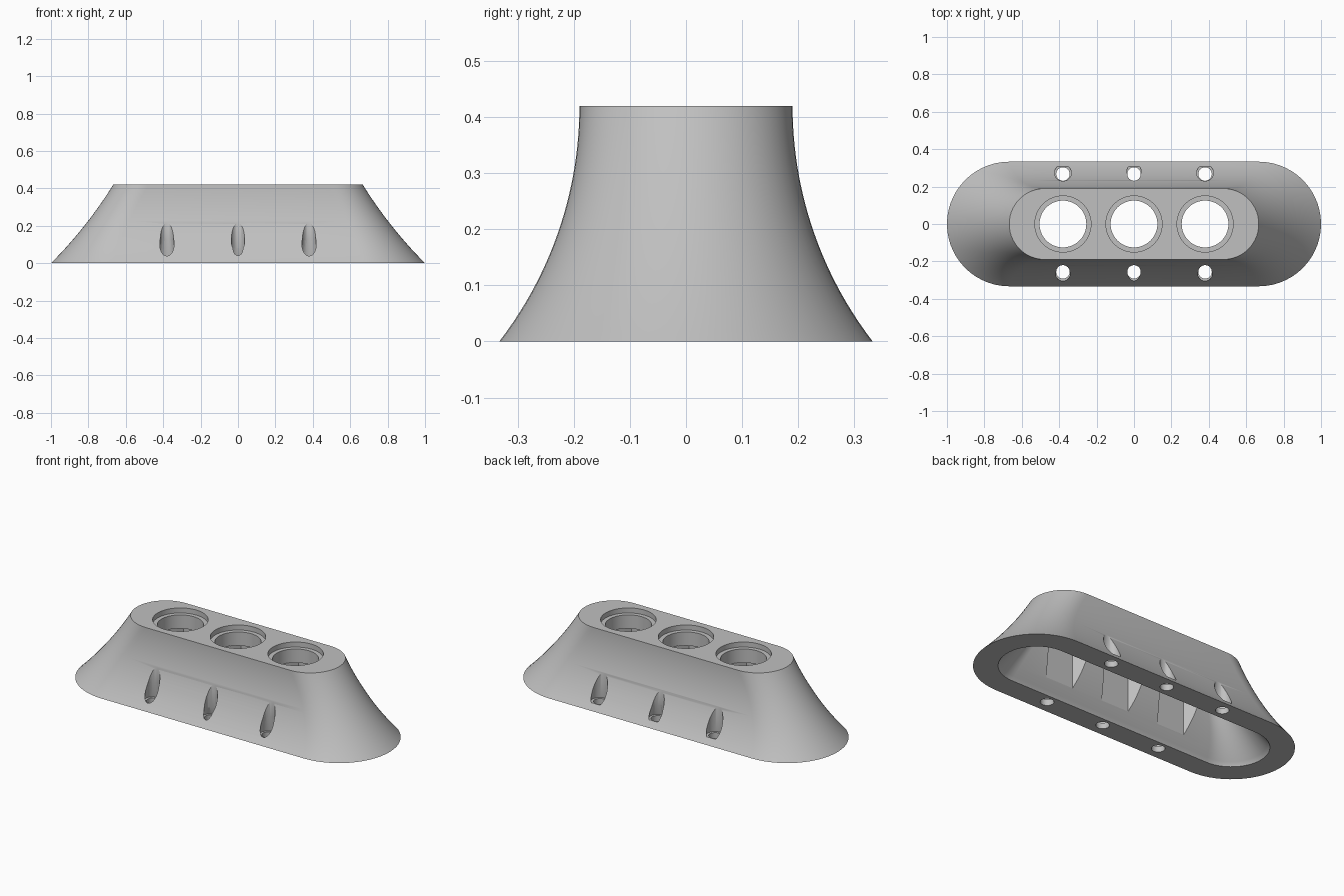
import bpy, bmesh, math

if "Cube" in bpy.data.objects:
    bpy.data.objects.remove(bpy.data.objects["Cube"])

H = 0.42          # overall height
WALL = 0.128      # wall thickness at the base
PLATE = 0.31      # underside of the top plate

grey = bpy.data.materials.new("warm_grey")
grey.diffuse_color = (0.53, 0.53, 0.53, 1)
grey.use_nodes = True
grey.node_tree.nodes["Principled BSDF"].inputs["Base Color"].default_value = grey.diffuse_color


def arc(z, low, high, radius):
    """Concave circular arc from (low, z=0) to (high, z=H)."""
    dx, chord = low - high, math.hypot(low - high, H)
    rise = math.sqrt(radius ** 2 - chord ** 2 / 4)
    cx = (low + high) / 2 + rise * H / chord
    cz = H / 2 + rise * dx / chord
    return cx - math.sqrt(max(radius ** 2 - (z - cz) ** 2, 0))


def half_width(z):
    return arc(z, 0.333, 0.19, 0.689)


def half_length(z):
    return arc(z, 1.0, 0.667, 2.33)


def to_object(bm, name):
    bmesh.ops.recalc_face_normals(bm, faces=bm.faces)
    mesh = bpy.data.meshes.new(name)
    bm.to_mesh(mesh)
    bm.free()
    mesh.materials.append(grey)
    ob = bpy.data.objects.new(name, mesh)
    bpy.context.collection.objects.link(ob)
    return ob


def slot_loft(name, z0, z1, inset, levels=24, seg=28):
    """Stack of round-ended slots following the flared side profile."""
    bm = bmesh.new()
    rings = []
    for i in range(levels + 1):
        z = z0 + (z1 - z0) * i / levels
        zc = max(z, 0)
        straight = half_length(zc) - half_width(zc)
        r = half_width(zc) - inset
        ring = []
        for side in (0, 1):
            for k in range(seg + 1):
                a = -math.pi / 2 + math.pi * (side + k / seg)
                cx = straight if side == 0 else -straight
                ring.append(bm.verts.new((cx + r * math.cos(a), r * math.sin(a), z)))
        rings.append(ring)
    n = len(rings[0])
    for a, b in zip(rings, rings[1:]):
        for k in range(n):
            bm.faces.new((a[k], a[(k + 1) % n], b[(k + 1) % n], b[k]))
    bm.faces.new(rings[0])
    bm.faces.new(rings[-1])
    return to_object(bm, name)


def cone(name, x, y, z0, z1, r0, r1, seg=48, turn=0.0):
    bm = bmesh.new()
    rings = []
    for z, r in ((z0, r0), (z1, r1)):
        rings.append([bm.verts.new((x + r * math.cos(turn + 2 * math.pi * k / seg),
                                    y + r * math.sin(turn + 2 * math.pi * k / seg), z))
                      for k in range(seg)])
    for k in range(seg):
        j = (k + 1) % seg
        bm.faces.new((rings[0][k], rings[0][j], rings[1][j], rings[1][k]))
    bm.faces.new(rings[0])
    bm.faces.new(rings[1])
    return to_object(bm, name)


def cut(target, cutter):
    mod = target.modifiers.new("cut", 'BOOLEAN')
    mod.operation, mod.solver, mod.object = 'DIFFERENCE', 'EXACT', cutter
    bpy.context.view_layer.objects.active = target
    bpy.ops.object.modifier_apply(modifier=mod.name)
    bpy.data.objects.remove(cutter)


# Flared body with a hollow underside
body = slot_loft("flared_mount", 0, H, 0)
cut(body, slot_loft("cavity_cutter", -0.02, PLATE, WALL))

for x in (-0.38, 0, 0.38):
    # Socket: shallow rim step, round bore, hexagonal pocket beneath
    cut(body, cone("rim_cutter", x, 0, H - 0.03, H + 0.1, 0.15, 0.15, 64))
    cut(body, cone("bore_cutter", x, 0, PLATE - 0.05, H + 0.1, 0.125, 0.125, 64))
    cut(body, cone("hex_cutter", x, 0, -0.05, PLATE - 0.002, 0.18, 0.18, 6))
    # Screw recesses and holes along both long flanks
    tip = 0.155 if x == 0 else 0.19
    for y in (-0.256, 0.267):
        side = math.copysign(1, y)
        tip_r = abs(y) - half_width(tip)
        slope = (tip_r - 0.05) / (tip - 0.035)
        top = tip + 0.02
        cut(body, cone("recess_cutter", x, y, 0.035, top, 0.05,
                       max(0.05 + slope * (top - 0.035), 0.004), 32))
        cut(body, cone("screw_cutter", x, y, -0.05, 0.22, 0.036, 0.036, 32))

# Smooth curved walls with crisp edges
bpy.ops.object.select_all(action='DESELECT')
body.select_set(True)
bpy.context.view_layer.objects.active = body
bpy.ops.object.shade_smooth_by_angle(angle=math.radians(30))
